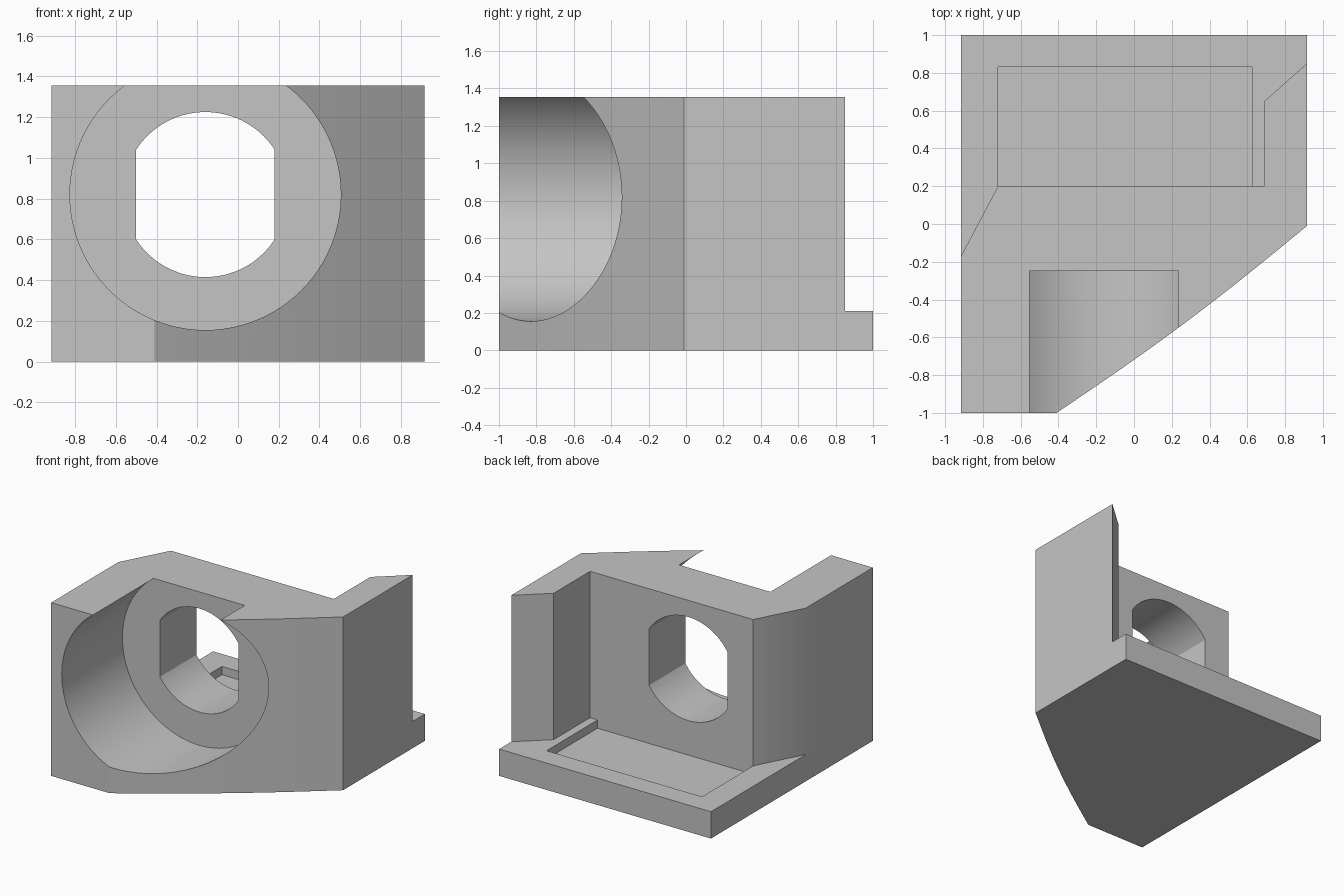
import bpy, bmesh, math
from mathutils import Vector

default = bpy.data.objects.get("Cube")
if default:
    bpy.data.objects.remove(default, do_unlink=True)

grey = bpy.data.materials.new("light grey")
grey.use_nodes = True
colour = (0.56, 0.56, 0.56, 1)
grey.diffuse_color = colour
grey.node_tree.nodes["Principled BSDF"].inputs["Base Color"].default_value = colour


def prism(name, points, depth):
    """Sweep a closed loop of 3D points along a depth vector into a solid."""
    bm = bmesh.new()
    face = bm.faces.new([bm.verts.new(p) for p in points])
    swept = bmesh.ops.extrude_face_region(bm, geom=[face])["geom"]
    verts = [g for g in swept if isinstance(g, bmesh.types.BMVert)]
    bmesh.ops.translate(bm, verts=verts, vec=depth)
    bmesh.ops.recalc_face_normals(bm, faces=bm.faces)
    mesh = bpy.data.meshes.new(name)
    bm.to_mesh(mesh)
    bm.free()
    mesh.materials.append(grey)
    obj = bpy.data.objects.new(name, mesh)
    bpy.context.collection.objects.link(obj)
    return obj


def plan_prism(name, outline, low, high):
    return prism(name, [(x, y, low) for x, y in outline], (0, 0, high - low))


def bore(name, radius, half_width, start, end, steps=48):
    """Round cutter along y, with vertical flats at half_width from its axis."""
    tilt = math.acos(min(1, half_width / radius))
    loop = []
    for base in (0, math.pi):
        for i in range(steps + 1):
            a = base + tilt + (math.pi - 2 * tilt) * i / steps
            loop.append((-0.16 + radius * math.cos(a), start, 0.82 + radius * math.sin(a)))
    if tilt == 0:  # half circles share their end points
        loop = [p for i, p in enumerate(loop) if i not in (steps, 2 * steps + 1)]
    return prism(name, loop, (0, end - start, 0))


# Sizes
W, L, H, PLATE = 0.916, 1.0, 1.355, 0.21

# Block with a gently bowed diagonal front
a, b = Vector((-0.41, -L)), Vector((W, -0.01))
outward = Vector((b.y - a.y, a.x - b.x)).normalized()
bow = [a.lerp(b, i / 16) + outward * 0.025 * math.sin(math.pi * i / 16) for i in range(17)]
block = plan_prism("mounting_block", [(W, L), (-W, L), (-W, -L)] + [tuple(p) for p in bow], 0, H)

# Rear opening above the plate, following the slanted inner walls
slope_l, slope_r = 0.37 / 0.196, 0.2 / 0.226
opening = [(-1.2, -0.17 - (1.2 - W) * slope_l), (-0.72, 0.2), (0.69, 0.2),
           (0.69, 0.65), (1.2, 0.65 + 0.51 * slope_r), (1.2, 1.3), (-1.2, 1.3)]
cutters = [
    plan_prism("rear_opening_cutter", opening, PLATE, 1.6),
    # Shallow pocket in the plate
    plan_prism("pocket_cutter", [(-0.72, 0.2), (0.625, 0.2), (0.625, 0.83), (-0.72, 0.83)], 0.145, 0.4),
    # Large front counterbore and the flat-sided through hole
    bore("counterbore_cutter", 0.665, 0.665, -1.3, -0.25),
    bore("through_hole_cutter", 0.405, 0.34, -0.6, 0.5),
]

bpy.context.view_layer.objects.active = block
for cutter in cutters:
    cutter.hide_render = True
    mod = block.modifiers.new(cutter.name, "BOOLEAN")
    mod.operation, mod.solver, mod.object = "DIFFERENCE", "EXACT", cutter
    bpy.ops.object.modifier_apply(modifier=mod.name)
    bpy.data.objects.remove(cutter, do_unlink=True)

# Smooth curved walls, crisp edges
bpy.ops.object.select_all(action="DESELECT")
block.select_set(True)
bpy.ops.object.shade_smooth_by_angle(angle=math.radians(30))
